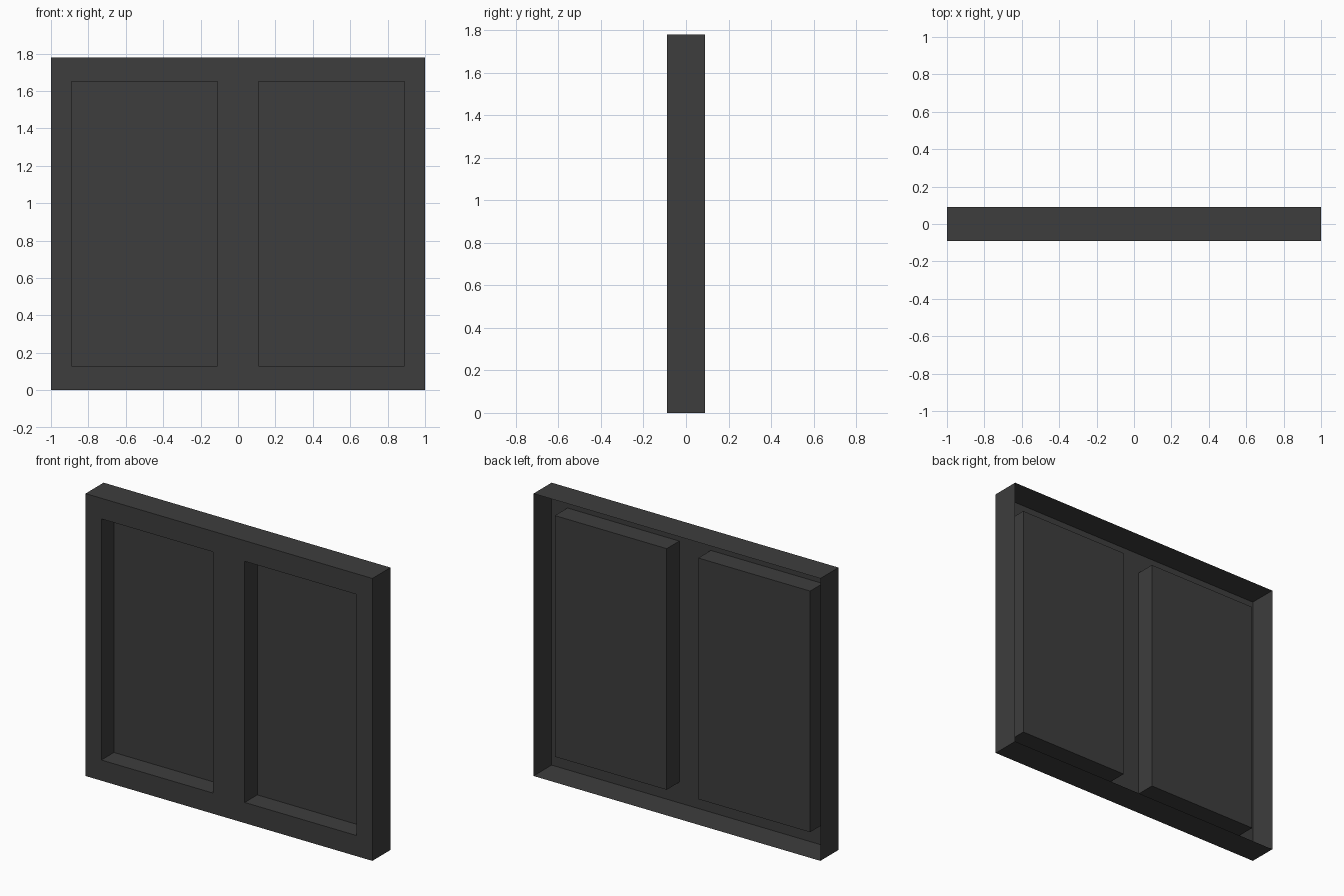
import bpy, bmesh
from mathutils import Vector

# Remove the default cube only
cube = bpy.data.objects.get("Cube")
if cube:
    bpy.data.objects.remove(cube, do_unlink=True)

FRONT, DEPTH, RECESS = -0.09, 0.18, 0.125
xs = [-1, -0.89, -0.11, 0.11, 0.89, 1]
zs = [0, 0.13, 1.65, 1.78]

mat = bpy.data.materials.new("dark grey")
mat.use_nodes = True
colour = (0.047, 0.047, 0.047, 1)
mat.diffuse_color = colour
mat.node_tree.nodes["Principled BSDF"].inputs["Base Color"].default_value = colour

bm = bmesh.new()

# Front sheet divided into frame strips and two panel cells
grid = [[bm.verts.new((x, FRONT, z)) for z in zs] for x in xs]
panels = []
for i in range(len(xs) - 1):
    for j in range(len(zs) - 1):
        face = bm.faces.new((grid[i][j], grid[i + 1][j],
                             grid[i + 1][j + 1], grid[i][j + 1]))
        if i in (1, 3) and j == 1:
            panels.append(face)


def push_back(geom, distance):
    verts = [g for g in geom if isinstance(g, bmesh.types.BMVert)]
    bmesh.ops.translate(bm, verts=verts, vec=Vector((0, distance, 0)))


# Outer rim, open at the back
rim = [e for e in bm.edges if e.is_boundary]
push_back(bmesh.ops.extrude_edge_only(bm, edges=rim)["geom"], DEPTH)

# Two recessed panels
push_back(bmesh.ops.extrude_face_region(bm, geom=panels)["geom"], RECESS)
bmesh.ops.delete(bm, geom=[f for f in panels if f.is_valid], context='FACES_ONLY')

# Face the sheet outward, towards the front
bmesh.ops.recalc_face_normals(bm, faces=bm.faces[:])
bm.normal_update()
if sum(f.normal.y * f.calc_area() for f in bm.faces) > 0:
    bmesh.ops.reverse_faces(bm, faces=bm.faces[:])

mesh = bpy.data.meshes.new("panelled_frame")
bm.to_mesh(mesh)
bm.free()
mesh.materials.append(mat)
frame = bpy.data.objects.new("panelled_frame", mesh)
bpy.context.collection.objects.link(frame)
